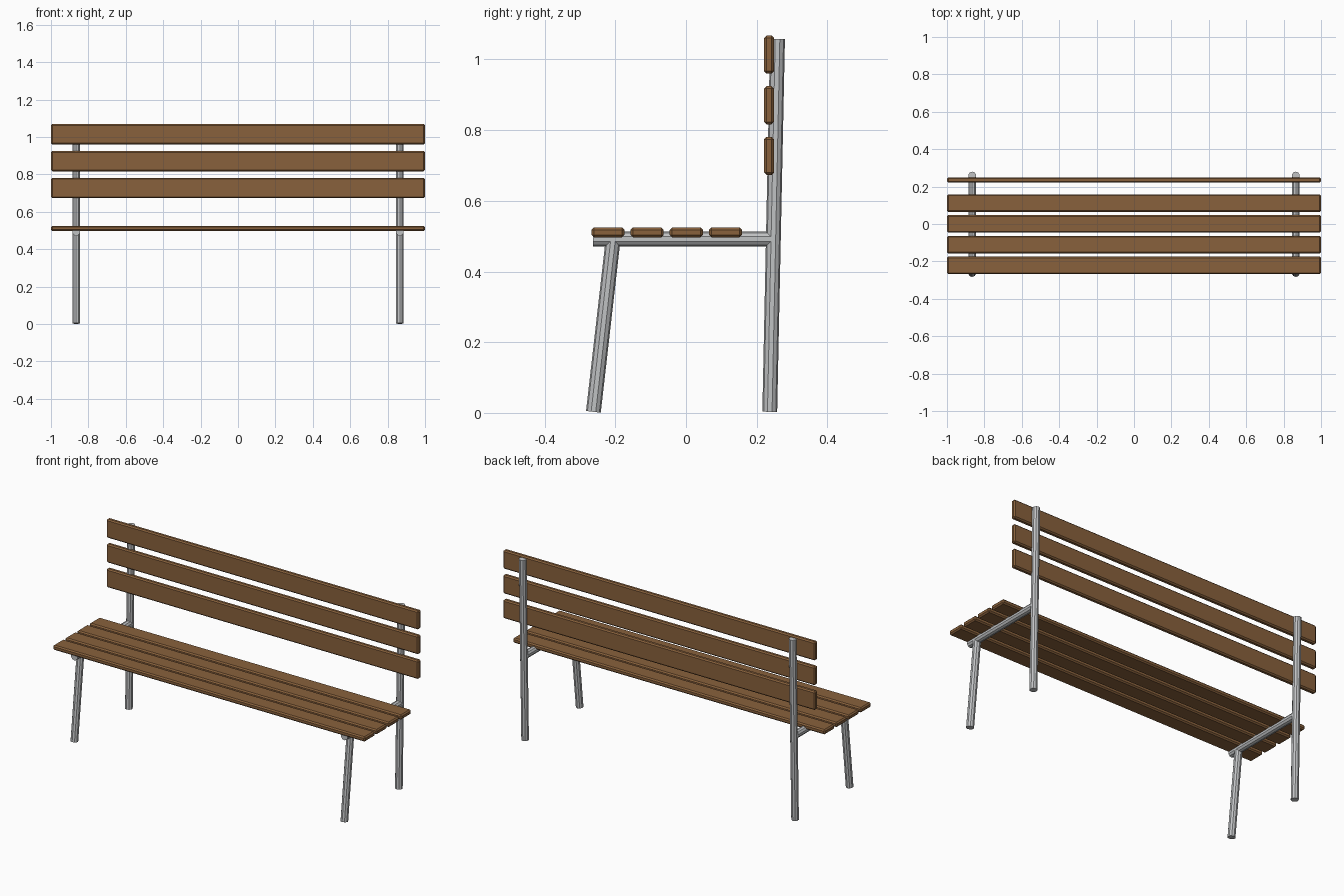
import bpy
import bmesh
from mathutils import Vector

cube = bpy.data.objects.get("Cube")
if cube:
    bpy.data.objects.remove(cube, do_unlink=True)


def make_material(name, color, metallic=0.0):
    mat = bpy.data.materials.new(name)
    mat.use_nodes = True
    mat.diffuse_color = (*color, 1)
    mat.node_tree.nodes["Principled BSDF"].inputs["Base Color"].default_value = (*color, 1)
    return mat


wood = make_material("brown wood", (0.25, 0.12, 0.045))
steel = make_material("grey steel", (0.53, 0.54, 0.55))


def add_object(name, bm, mat):
    mesh = bpy.data.meshes.new(name)
    bm.to_mesh(mesh)
    bm.free()
    mesh.materials.append(mat)
    obj = bpy.data.objects.new(name, mesh)
    bpy.context.collection.objects.link(obj)
    return obj


def slat(name, y, z, depth, height):
    """Full-length plank with chamfered edges."""
    bm = bmesh.new()
    bmesh.ops.create_cube(bm, size=1)
    bmesh.ops.scale(bm, vec=(2, depth, height), verts=bm.verts)
    bmesh.ops.bevel(bm, geom=bm.edges[:], offset=0.007, segments=1, affect='EDGES')
    add_object(name, bm, wood).location = (0, y, z)


def tube(name, start, end, radius=0.021, sides=10):
    """Straight faceted tube between two points."""
    start, end = Vector(start), Vector(end)
    axis = end - start
    bm = bmesh.new()
    bmesh.ops.create_cone(bm, cap_ends=True, segments=sides, radius1=radius,
                          radius2=radius, depth=axis.length)
    obj = add_object(name, bm, steel)
    obj.location = (start + end) / 2
    obj.rotation_mode = 'QUATERNION'
    obj.rotation_quaternion = Vector((0, 0, 1)).rotation_difference(axis)


# Seat and backrest planks
for i in range(4):
    slat(f"seat_slat_{i + 1}", -0.221 + 0.111 * i, 0.511, 0.094, 0.028)
for i in range(3):
    slat(f"back_slat_{i + 1}", 0.235, 0.727 + 0.1435 * i, 0.028, 0.108)

# Tubular frame on each side
for side, x in (("left", 0.865), ("right", -0.865)):
    tube(f"{side}_back_post", (x, 0.237, 0.003), (x, 0.259, 1.058))
    tube(f"{side}_front_leg", (x, -0.262, 0.003), (x, -0.207, 0.485))
    tube(f"{side}_seat_rail", (x, -0.263, 0.492), (x, 0.245, 0.492))
